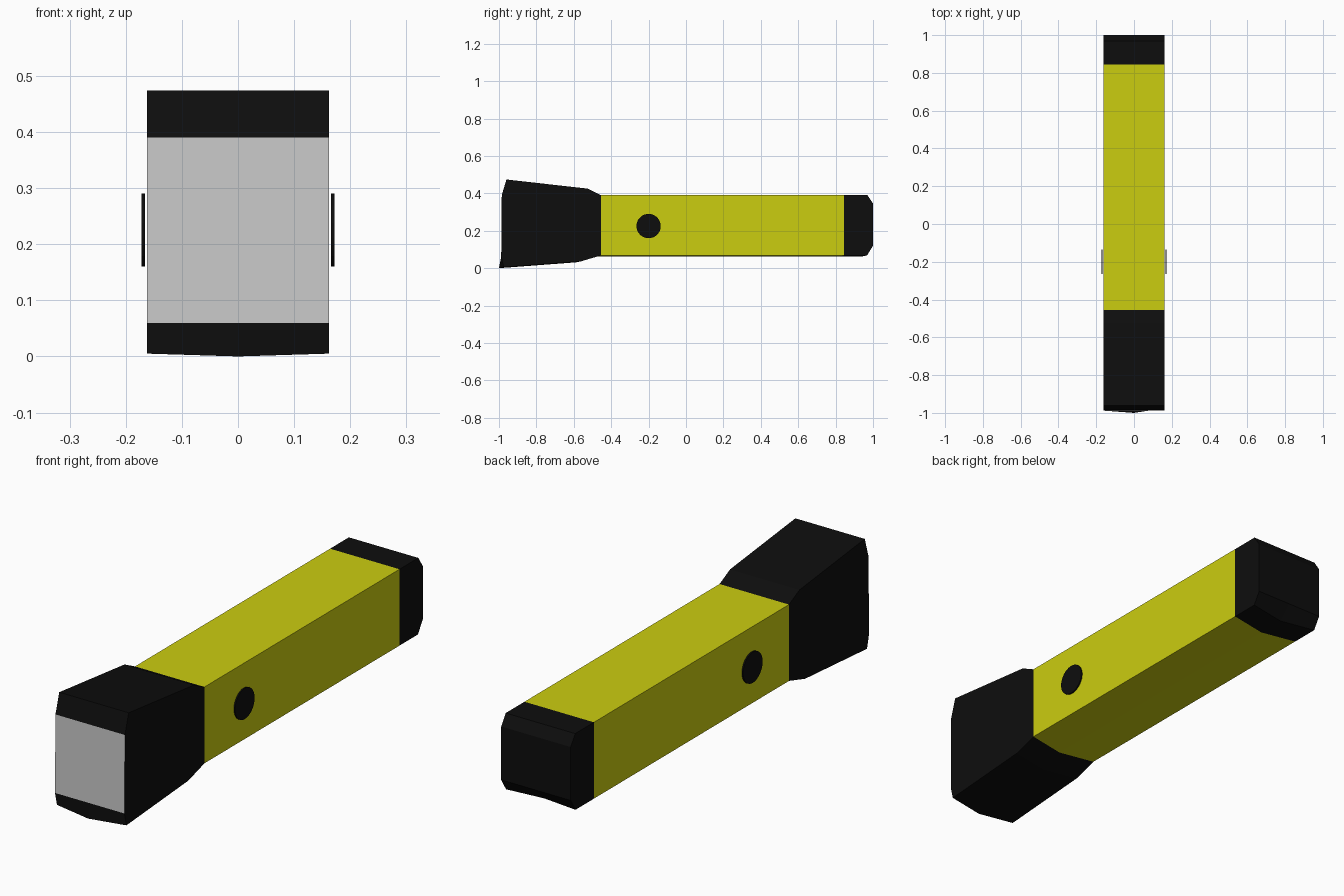
import bpy
import bmesh
from mathutils import Matrix

if "Cube" in bpy.data.objects:
    bpy.data.objects.remove(bpy.data.objects["Cube"], do_unlink=True)

HALF = 0.162            # half width of the torch
TOP, BASE = 0.39, 0.063  # body top and underside
SEAM_F, SEAM_B = -0.455, 0.845


def material(name, rgb):
    mat = bpy.data.materials.new(name)
    mat.use_nodes = True
    mat.diffuse_color = (*rgb, 1)
    mat.node_tree.nodes["Principled BSDF"].inputs["Base Color"].default_value = (*rgb, 1)
    return mat


black = material("black rubber", (0.004, 0.004, 0.004))
yellow = material("yellow plastic", (0.6, 0.61, 0.005))
grey = material("grey lens", (0.59, 0.59, 0.59))


def finish(name, bm, mat):
    bmesh.ops.recalc_face_normals(bm, faces=bm.faces)
    mesh = bpy.data.meshes.new(name)
    bm.to_mesh(mesh)
    bm.free()
    mesh.materials.append(mat)
    obj = bpy.data.objects.new(name, mesh)
    bpy.context.collection.objects.link(obj)
    return obj


def slab(name, profile, mat, keel=(), skip=()):
    """Side profile (y, z) spanned across the width; keel points bow
    forward on the centre line, and skipped edges are left open."""
    bm = bmesh.new()
    rows = []
    for i, (y, z) in enumerate(profile):
        dy, dz = (0.025, 0.005) if i in keel else (0, 0)
        rows.append([bm.verts.new((x, y + (dy if x else 0), z + (dz if x else 0)))
                     for x in (-HALF, 0, HALF)])
    n = len(rows)
    for i in range(n):
        if i not in skip:
            a, b = rows[i], rows[(i + 1) % n]
            for k in (0, 1):
                bm.faces.new((a[k], a[k + 1], b[k + 1], b[k]))
    for k in (0, 2):
        bm.faces.new([r[k] for r in rows])
    return finish(name, bm, mat)


# Flared head, open at the lens and where it meets the body
BOW = 0.025
slab("head", [(SEAM_F, TOP), (-0.525, 0.425), (-0.96, 0.474), (-0.985, TOP),
              (-0.988, 0.06), (-1.0, 0.0), (-0.575 - BOW / 2, 0.031),
              (SEAM_F - BOW, BASE)], black, keel=(5, 6, 7), skip=(3, 7))

# Lens panel closing the head
bm = bmesh.new()
bm.faces.new([bm.verts.new(p) for p in (
    (-HALF, -0.988, 0.06), (HALF, -0.988, 0.06),
    (HALF, -0.985, TOP), (-HALF, -0.985, TOP))])
lens = finish("lens", bm, grey)

# Square handle
slab("handle", [(SEAM_F, TOP), (SEAM_F - BOW, BASE),
                (SEAM_B - BOW, BASE), (SEAM_B, TOP)],
     yellow, keel=(1, 2), skip=(0, 2))

# Chamfered end cap
slab("end_cap", [(SEAM_B, TOP), (SEAM_B - BOW, BASE), (0.968 - BOW, BASE),
                 (1.0, 0.12), (1.0, 0.345), (0.97, TOP)],
     black, keel=(1, 2), skip=(0,))

# Round switch plate on each side
for side, label in ((1, "left"), (-1, "right")):
    bm = bmesh.new()
    bmesh.ops.create_cone(bm, cap_ends=True, segments=32, radius1=0.065,
                          radius2=0.065, depth=0.006,
                          matrix=Matrix.Translation((side * 0.169, -0.2, 0.225))
                          @ Matrix.Rotation(1.5708, 4, "Y"))
    finish(label + "_switch", bm, black)
